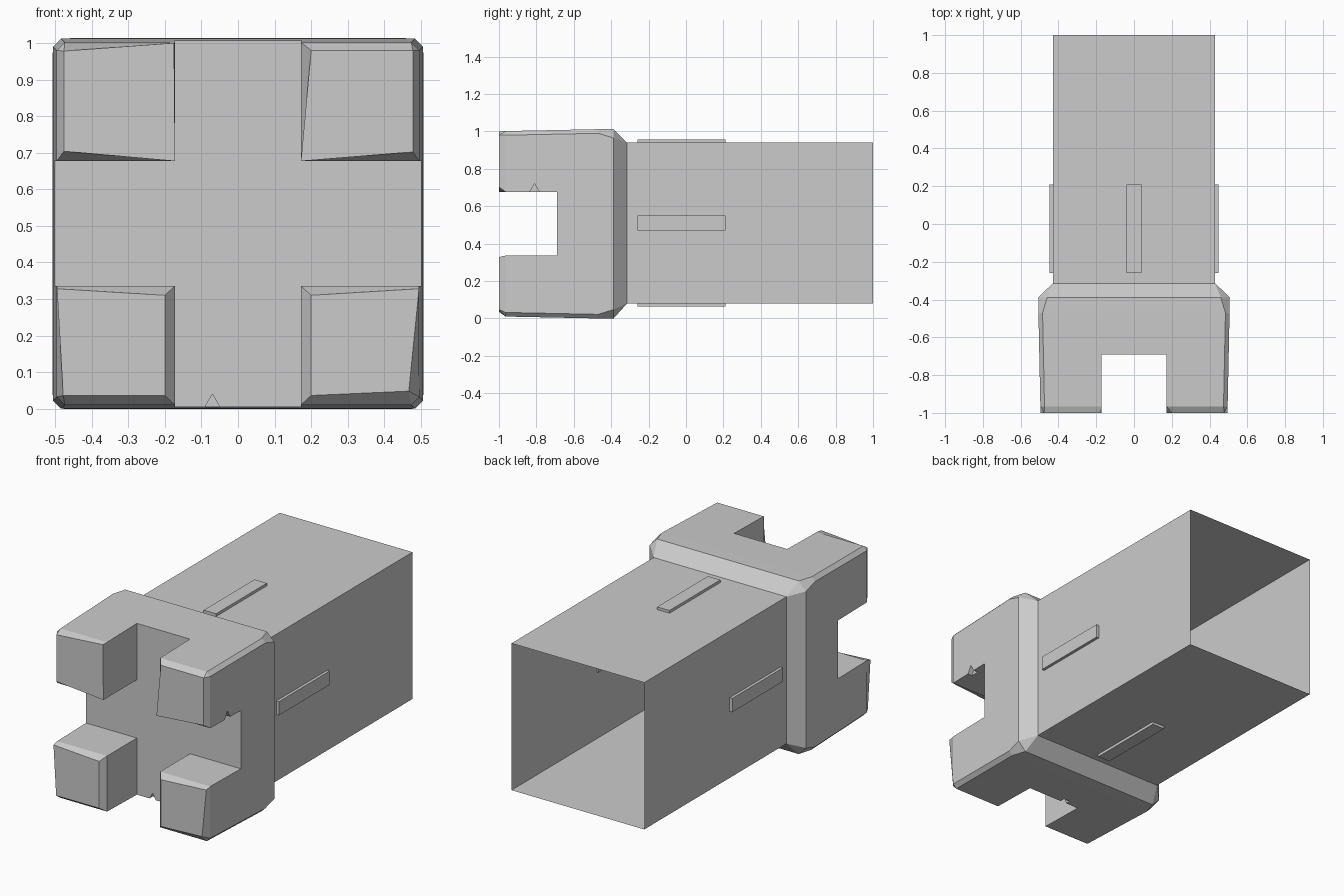
import bpy, bmesh
from math import pi

if "Cube" in bpy.data.objects:
    bpy.data.objects.remove(bpy.data.objects["Cube"])

CZ = 0.506  # height of the head's centre line


def box(name, lo, hi):
    size = [b - a for a, b in zip(lo, hi)]
    mid = [(a + b) / 2 for a, b in zip(lo, hi)]
    bpy.ops.mesh.primitive_cube_add(size=1, location=mid)
    ob = bpy.context.object
    ob.name = name
    ob.scale = size
    bpy.ops.object.transform_apply(location=False, rotation=False, scale=True)
    return ob


def notch(loc, turn):
    bpy.ops.mesh.primitive_cylinder_add(vertices=3, radius=0.03, depth=0.06,
                                        location=loc, rotation=(pi / 2, 0, turn))
    return bpy.context.object


def carve(target, cutter):
    mod = target.modifiers.new("cut", 'BOOLEAN')
    mod.operation = 'DIFFERENCE'
    mod.solver = 'EXACT'
    mod.object = cutter
    bpy.context.view_layer.objects.active = target
    bpy.ops.object.modifier_apply(modifier=mod.name)
    bpy.data.objects.remove(cutter)


# Square tube flaring into a chamfered head: y, half size, corner chamfer, centre height
sections = [(1.0, 0.43, 0, 0.51), (-0.315, 0.43, 0, 0.51), (-0.388, 0.507, 0.048, CZ),
            (-0.47, 0.506, 0.022, CZ), (-1.0, 0.495, 0.022, CZ)]
bm = bmesh.new()
rings = []
for y, h, c, z in sections:
    k = h - c
    pts = [(h, -k), (h, k), (k, h), (-k, h), (-h, k), (-h, -k), (-k, -h), (k, -h)]
    if not c:
        pts = [(h, -h), (h, h), (-h, h), (-h, -h)]
    rings.append([bm.verts.new((px, y, z + pz)) for px, pz in pts])
for a, b in zip(rings, rings[1:]):
    n = len(b)
    for i in range(n):
        j = (i + 1) % n
        if len(a) == n:
            bm.faces.new((a[i], a[j], b[j], b[i]))
        else:
            # chamfer corners fan out from the square tube's corners
            p, q = a[((i + 1) // 2) % 4], a[((j + 1) // 2) % 4]
            bm.faces.new((p, b[j], b[i]) if p is q else (p, q, b[j], b[i]))
bm.faces.new(rings[0])
bm.faces.new(rings[-1])
bmesh.ops.recalc_face_normals(bm, faces=bm.faces)
me = bpy.data.meshes.new("tube_and_head")
bm.to_mesh(me)
bm.free()
body = bpy.data.objects.new("tube_and_head", me)
bpy.context.collection.objects.link(body)

# Cross-shaped slot and two small chips
carve(body, box("slot_v", (-0.172, -1.2, -0.5), (0.172, -0.69, 1.5)))
carve(body, box("slot_h", (-1, -1.2, 0.336), (1, -0.69, 0.677)))
carve(body, notch((-0.07, -0.69, 0.01), 0))
carve(body, notch((0.5, -0.81, 0.69), pi / 2))

# Open the back end and bevel the prong tips unevenly
bm = bmesh.new()
bm.from_mesh(me)
back = [f for f in bm.faces if f.calc_center_median().y > 0.99]
bmesh.ops.delete(bm, geom=back, context='FACES')
bmesh.ops.bisect_plane(bm, geom=bm.verts[:] + bm.edges[:] + bm.faces[:],
                       plane_co=(0, -0.965, 0), plane_no=(0, 1, 0))
# per prong (right?, upper?): inner-low, outer-low, inner-high, outer-high
tips = {
    (0, 1): ((-0.172, 0.677), (-0.476, 0.704), (-0.175, 1.0), (-0.476, 0.978)),
    (1, 1): ((0.172, 0.677), (0.478, 0.702), (0.2, 0.98), (0.478, 0.98)),
    (0, 0): ((-0.2, 0.036), (-0.478, 0.036), (-0.2, 0.31), (-0.495, 0.328)),
    (1, 0): ((0.2, 0.036), (0.467, 0.048), (0.2, 0.31), (0.495, 0.328)),
}
for v in bm.verts:
    if v.co.y < -0.99:
        up = v.co.z > CZ
        high = v.co.z > (0.84 if up else 0.17)
        v.co.x, v.co.z = tips[(int(v.co.x > 0), int(up))][2 * high + (abs(v.co.x) > 0.33)]
bmesh.ops.remove_doubles(bm, verts=bm.verts, dist=0.0005)
bm.to_mesh(me)
bm.free()

# Thin raised ribs on the four sides of the tube
for s, side in ((-1, "left"), (1, "right")):
    xs = sorted((s * 0.42, s * 0.447))
    box("rib_" + side, (xs[0], -0.26, 0.47), (xs[1], 0.21, 0.55))
box("rib_top", (-0.04, -0.26, 0.93), (0.04, 0.21, 0.956))
box("rib_bottom", (-0.04, -0.26, 0.064), (0.04, 0.21, 0.09))
